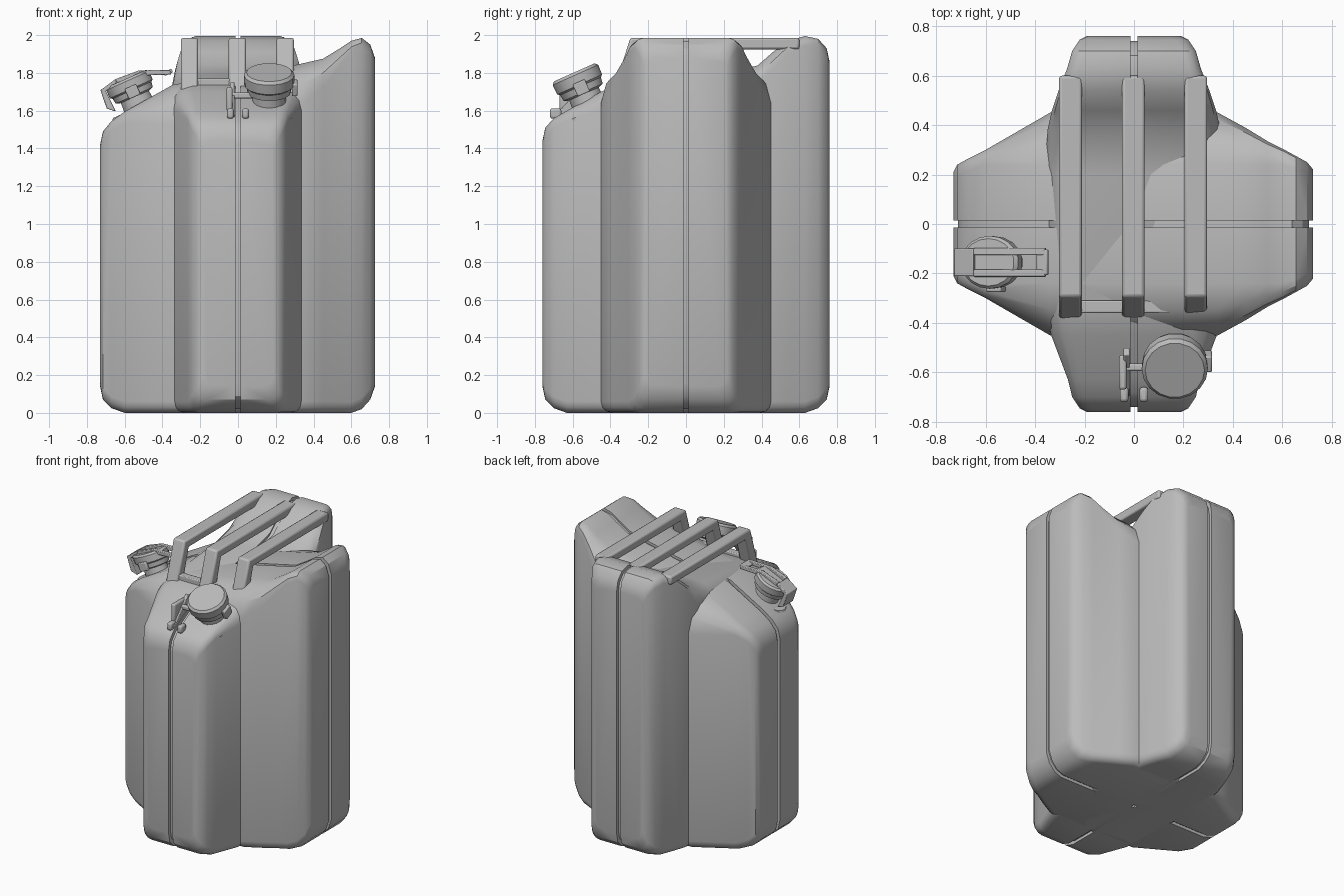
import bpy, bmesh, math
from mathutils import Matrix, Vector

if "Cube" in bpy.data.objects:
    bpy.data.objects.remove(bpy.data.objects["Cube"], do_unlink=True)

grey = bpy.data.materials.new("plain_grey")
grey.use_nodes = True
grey.diffuse_color = (0.5, 0.5, 0.5, 1)
grey.node_tree.nodes["Principled BSDF"].inputs["Base Color"].default_value = grey.diffuse_color

QUARTER = Matrix.Rotation(math.radians(-90), 4, "Z")
IDENT = Matrix.Identity(4)


def finish(name, bm, matrix=IDENT, bevel=0, smooth=True):
    bm.transform(matrix)
    bmesh.ops.recalc_face_normals(bm, faces=bm.faces)
    mesh = bpy.data.meshes.new(name)
    bm.to_mesh(mesh)
    bm.free()
    mesh.materials.append(grey)
    ob = bpy.data.objects.new(name, mesh)
    bpy.context.collection.objects.link(ob)
    if bevel:
        mod = ob.modifiers.new("soft_edges", "BEVEL")
        mod.width, mod.segments = bevel, 2
    if smooth:
        bpy.ops.object.select_all(action="DESELECT")
        ob.select_set(True)
        bpy.context.view_layer.objects.active = ob
        bpy.ops.object.shade_smooth_by_angle(angle=math.radians(32))
    return ob


def corner(w, z, sw, sz, r):
    """Rounded corner points whose sharp corner is (w, z)."""
    angles = [math.radians(a) for a in (90, 60, 30, 0)]
    return [(w - sw * r * (1 - math.cos(a)), z - sz * r * (1 - math.sin(a))) for a in angles]


def section(t, z0, z1, side):
    """Half of a can's cross-section, from the seam out to half width t."""
    top = 0.05 + max(0, t - 0.29) * 1.0
    low = 0.06
    pts = [(0.014, z0), (0.03, z0 - 0)]
    pts += corner(t, z0, 1, -1, low)
    pts += corner(t, z1, 1, 1, top)[::-1]
    pts += [(0.03, z1), (0.014, z1)]
    return [(side * w, z) for w, z in pts]


def loft(name, rings, matrix):
    """Skin a list of (u, [(w, z), ...]) rings and cap both ends."""
    bm = bmesh.new()
    loops = [[bm.verts.new((w, u, z)) for w, z in pts] for u, pts in rings]
    n = len(loops[0])
    for a, b in zip(loops, loops[1:]):
        for i in range(n):
            j = (i + 1) % n
            bm.faces.new((a[i], a[j], b[j], b[i]))
    bm.faces.new(loops[0])
    bm.faces.new(loops[-1])
    return finish(name, bm, matrix)


def can(name, slices, matrix):
    for label, side in (("left", 1), ("right", -1)):
        loft(f"{name}_{label}_shell", [(u, section(t, a, b, side)) for u, t, a, b in slices], matrix)
    # recessed strip at the bottom of the seam
    rings = [(u * 0.975, [(-0.02, a + 0.02), (0.02, a + 0.02), (0.02, b - 0.02), (-0.02, b - 0.02)])
             for u, t, a, b in slices]
    loft(f"{name}_seam", rings, matrix)


def prism(name, pts, x, half, matrix=IDENT, bevel=0.0):
    """Side profile of (y, z) points extruded across x."""
    bm = bmesh.new()
    lo = [bm.verts.new((x - half, y, z)) for y, z in pts]
    hi = [bm.verts.new((x + half, y, z)) for y, z in pts]
    bm.faces.new(lo)
    bm.faces.new(hi)
    for i in range(len(pts)):
        j = (i + 1) % len(pts)
        bm.faces.new((lo[i], lo[j], hi[j], hi[i]))
    return finish(name, bm, matrix, bevel)


def box(name, centre, size, matrix=IDENT, bevel=0.006):
    bm = bmesh.new()
    bmesh.ops.create_cube(bm, size=1, matrix=Matrix.Translation(centre) @ Matrix.Diagonal((*size, 1)))
    return finish(name, bm, matrix, bevel)


def turned(name, profile, matrix, n=18):
    """Round part from (radius, z) points."""
    rings = []
    bm = bmesh.new()
    for r, z in profile:
        rings.append([bm.verts.new((r * math.cos(math.tau * i / n), r * math.sin(math.tau * i / n), z))
                      for i in range(n)])
    for a, b in zip(rings, rings[1:]):
        for i in range(n):
            bm.faces.new((a[i], a[(i + 1) % n], b[(i + 1) % n], b[i]))
    bm.faces.new(rings[0])
    bm.faces.new(rings[-1])
    return finish(name, bm, matrix)


# Two crossed can bodies: position along the can, half width, bottom, top
can("main_can", [
    (-0.76, 0.19, 0.14, 1.44), (-0.745, 0.22, 0.07, 1.51), (-0.70, 0.25, 0.025, 1.56),
    (-0.63, 0.267, 0, 1.60), (-0.45, 0.335, 0, 1.70), (-0.34, 0.36, 0, 1.745),
    (0.2, 0.36, 0, 1.79), (0.38, 0.35, 0, 1.84), (0.46, 0.332, 0, 1.91),
    (0.54, 0.305, 0, 1.97), (0.63, 0.27, 0, 1.995), (0.70, 0.25, 0.025, 1.98),
    (0.745, 0.22, 0.07, 1.93), (0.76, 0.19, 0.14, 1.86)], IDENT)
can("cross_can", [
    (-0.73, 0.21, 0.14, 1.42), (-0.715, 0.24, 0.07, 1.49), (-0.67, 0.265, 0.025, 1.545),
    (-0.6, 0.30, 0, 1.595), (-0.34, 0.45, 0, 1.74), (0, 0.46, 0, 1.775),
    (0.34, 0.45, 0, 1.85), (0.45, 0.39, 0, 1.875), (0.54, 0.335, 0, 1.93),
    (0.6, 0.305, 0, 1.97), (0.655, 0.275, 0.02, 1.985), (0.70, 0.25, 0.07, 1.95),
    (0.725, 0.22, 0.14, 1.88)], QUARTER)

# Three carrying bars with slanted front legs
for label, x in (("right", -0.257), ("middle", -0.003), ("left", 0.25)):
    prism(f"{label}_handle", [(-0.385, 1.70), (-0.295, 1.985), (0.6, 1.985), (0.6, 1.925),
                              (-0.245, 1.925), (-0.31, 1.70)], x, 0.046, bevel=0.012)
box("handle_foot_plate", (0, -0.335, 1.745), (0.56, 0.05, 0.05))


# Filler spouts: flange, neck and clamped cap in a tilted frame
def spout(name, matrix):
    turned(f"{name}_flange", [(0.125, -0.06), (0.125, 0.0), (0.10, 0.03)],
           matrix @ Matrix.Translation((0, -0.06, -0.02)))
    turned(f"{name}_neck", [(0.095, -0.06), (0.085, 0.1)], matrix)
    turned(f"{name}_cap", [(0.09, 0.075), (0.115, 0.085), (0.12, 0.12), (0.132, 0.13),
                           (0.134, 0.185), (0.12, 0.2)], matrix)
    box(f"{name}_clamp_ear", (0.135, 0, 0.11), (0.03, 0.07, 0.07), matrix)


TILT = Matrix.Rotation(math.radians(24), 4, "X")
front = Matrix.Translation((0.165, -0.51, 1.62)) @ TILT
side = QUARTER @ Matrix.Translation((0.155, -0.52, 1.615)) @ TILT @ Matrix.Diagonal((0.8, 0.95, 0.85, 1))
spout("front_spout", front)
spout("side_spout", side)

# Locking lever of the side spout, bent over the cap
prism("side_spout_claw", [(-0.13, 0.04), (-0.17, 0.08), (-0.16, 0.20), (-0.06, 0.225),
                          (-0.06, 0.2), (-0.135, 0.18)], 0, 0.07, side, 0.004)
for s in (-1, 1):
    prism("side_spout_lever_arm", [(-0.06, 0.195), (-0.06, 0.225), (0.08, 0.215), (0.24, 0.14),
                                   (0.235, 0.11), (0.07, 0.185)], s * 0.055, 0.018, side, 0.004)
box("side_spout_lever_grip", (0, 0.225, 0.13), (0.13, 0.05, 0.025), side)

# Hinge and latch beside the front cap
box("hinge_plate", (-0.045, -0.6, 1.66), (0.03, 0.14, 0.13), bevel=0.01)
prism("hinge_lever", [(-0.70, 1.58), (-0.67, 1.60), (-0.53, 1.75), (-0.50, 1.73), (-0.56, 1.62),
                      (-0.68, 1.56)], -0.03, 0.012, bevel=0.004)
for s in (-1, 1):
    box("hinge_knob", (s * 0.04, -0.69, 1.585), (0.035, 0.06, 0.055), bevel=0.012)
box("hinge_pin", (0.02, -0.58, 1.68), (0.12, 0.03, 0.03), bevel=0.008)
